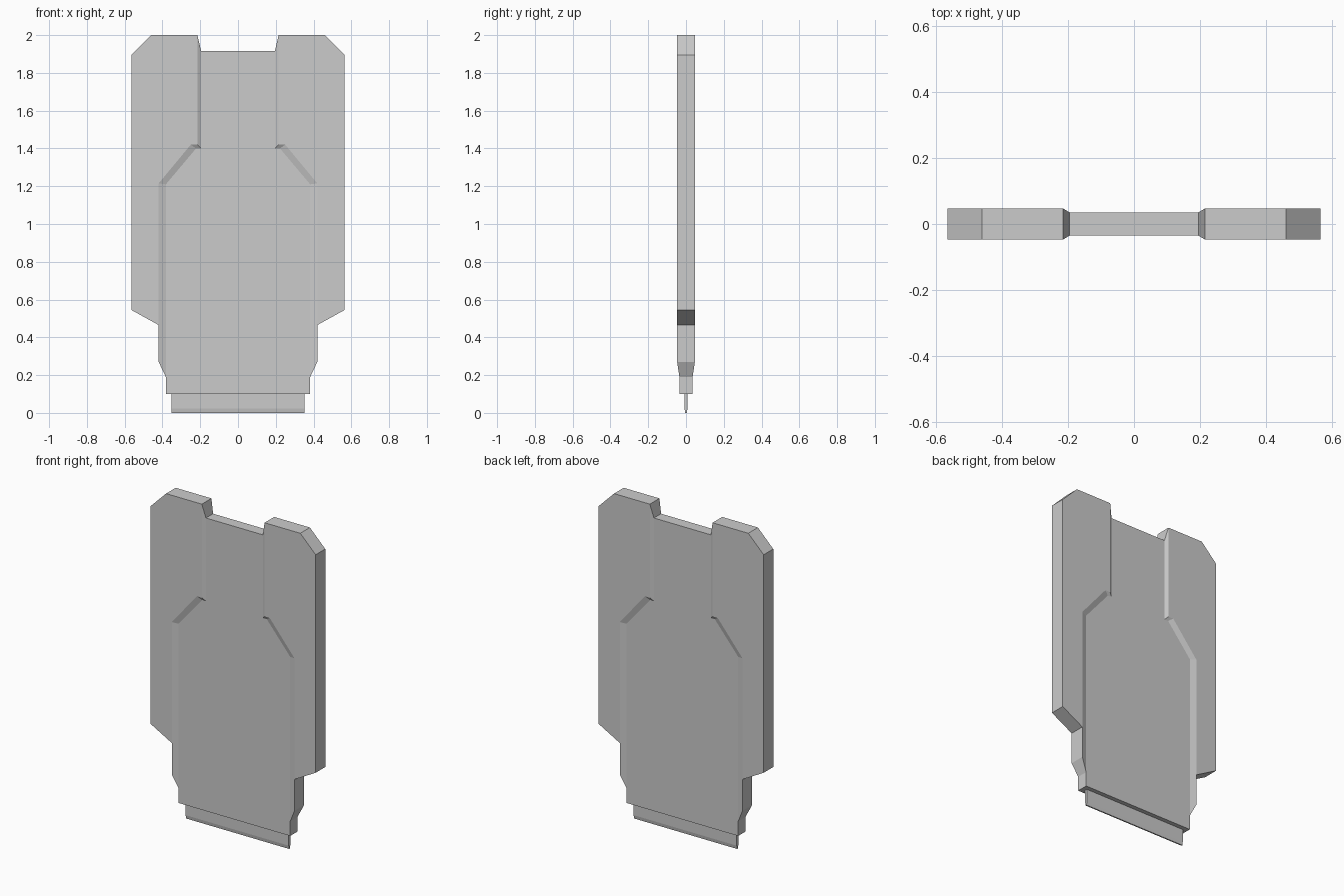
import bpy, bmesh

if "Cube" in bpy.data.objects:
    bpy.data.objects.remove(bpy.data.objects["Cube"])

FACE, RECESS = 0.047, 0.035   # half thickness of raised rails and of thin panel


def finish(name, bm):
    bmesh.ops.remove_doubles(bm, verts=bm.verts[:], dist=1e-4)
    bmesh.ops.recalc_face_normals(bm, faces=bm.faces[:])
    bmesh.ops.dissolve_limit(bm, angle_limit=0.005, verts=bm.verts[:], edges=bm.edges[:])
    mesh = bpy.data.meshes.new(name)
    bm.to_mesh(mesh)
    bm.free()
    obj = bpy.data.objects.new(name, mesh)
    bpy.context.collection.objects.link(obj)
    return obj


def at(path, y):
    return [(x, y, z) for x, z in path]


# Plate body: recessed panel, sloped border and raised side rail, one quarter
panel = at([(0.195, 1.915), (0.195, 1.40), (0.222, 1.40),
            (0.382, 1.21), (0.382, 0.465), (0.382, 0.19)], RECESS)
ridge = at([(0.215, 2.0), (0.215, 1.42), (0.25, 1.42),
            (0.42, 1.215), (0.42, 0.465), (0.42, 0.27)], FACE)
rail_outer = at([(0.46, 2.0), (0.565, 1.895), (0.565, 0.545)], FACE)
top_mid, low_corner, low_mid = at([(0, 1.915), (0.382, 0.10), (0, 0.10)], RECESS)

quarter = [[top_mid] + panel + [low_corner, low_mid],
           ridge[:5] + rail_outer[::-1]]
for i in range(5):
    quarter.append([panel[i], panel[i + 1], ridge[i + 1], ridge[i]])

# Rim walls run from the outline back to the middle plane
rim = [top_mid, panel[0], ridge[0]] + rail_outer + ridge[4:] + [panel[5], low_corner, low_mid]
for a, b in zip(rim, rim[1:]):
    quarter.append([a, b, (b[0], 0, b[2]), (a[0], 0, a[2])])

# Repeat the quarter on both sides and both faces
bm = bmesh.new()
for sx in (1, -1):
    for sy in (1, -1):
        for face in quarter:
            bm.faces.new([bm.verts.new((sx * x, sy * y, z)) for x, y, z in face])
finish("plate_body", bm)

# Bottom tab: thin blade with a tapered lower edge
section = [(-0.008, 0.10), (-0.008, 0.022), (-0.004, 0.0),
           (0.004, 0.0), (0.008, 0.022), (0.008, 0.10)]
bm = bmesh.new()
cap = bm.faces.new([bm.verts.new((-0.353, y, z)) for y, z in section])
ext = bmesh.ops.extrude_face_region(bm, geom=[cap], use_keep_orig=True)
bmesh.ops.translate(bm, vec=(0.706, 0, 0),
                    verts=[v for v in ext["geom"] if isinstance(v, bmesh.types.BMVert)])
finish("bottom_tab", bm)
